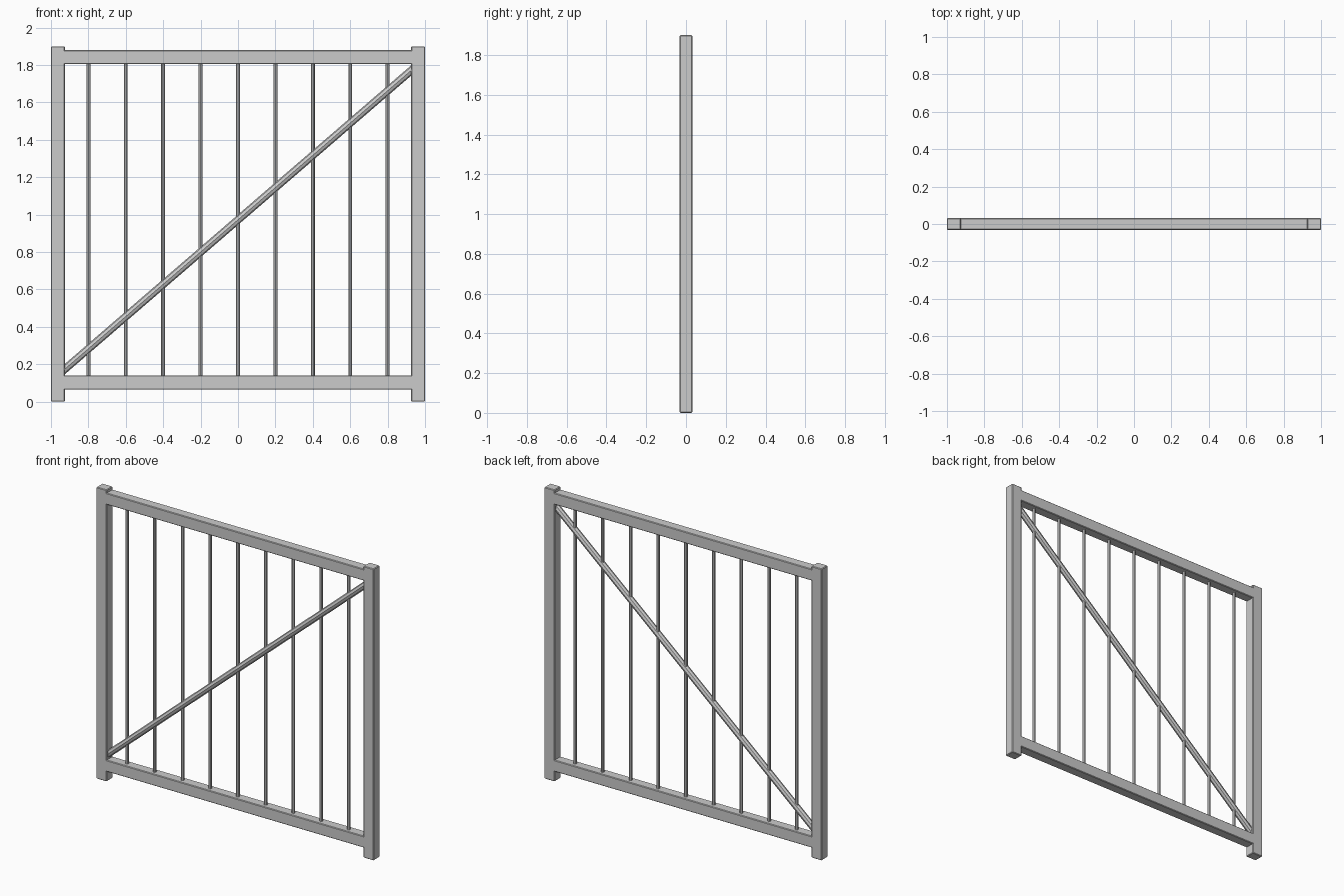
import bpy
from mathutils import Vector

if "Cube" in bpy.data.objects:
    bpy.data.objects.remove(bpy.data.objects["Cube"])

DEPTH = 0.064


def box(name, center, size):
    """Square tube with slightly eased edges."""
    bpy.ops.mesh.primitive_cube_add(size=1, location=center)
    ob = bpy.context.object
    ob.name = name
    ob.scale = size
    bpy.ops.object.transform_apply(location=False, rotation=False, scale=True)
    bev = ob.modifiers.new("eased_edges", 'BEVEL')
    bev.width = 0.004
    bev.segments = 1
    return ob


def rod(name, start, end, radius, sides=8):
    """Faceted rod between two points."""
    a, b = Vector(start), Vector(end)
    bpy.ops.mesh.primitive_cylinder_add(vertices=sides, radius=radius,
                                        depth=(b - a).length, location=(a + b) / 2)
    ob = bpy.context.object
    ob.name = name
    ob.rotation_euler = (b - a).to_track_quat('Z', 'Y').to_euler()
    return ob


# Side posts
for side, label in ((-1, "left"), (1, "right")):
    box(f"{label}_post", (side * 0.9625, 0, 0.95), (0.075, DEPTH, 1.9))

# Horizontal rails, tucked into the posts
for z, label in ((0.1025, "bottom"), (1.8425, "top")):
    box(f"{label}_rail", (0, 0, z), (1.87, DEPTH, 0.075))

# Vertical bars
for i in range(9):
    x = -0.8 + 0.2 * i
    rod(f"vertical_bar_{i + 1}", (x, 0, 0.13), (x, 0, 1.815), 0.0105)

# Diagonal brace, ends buried in the posts
slope = 1.595 / 1.85
x = 0.945
rod("diagonal_brace", (-x, 0, 0.9725 - slope * x), (x, 0, 0.9725 + slope * x), 0.021)
